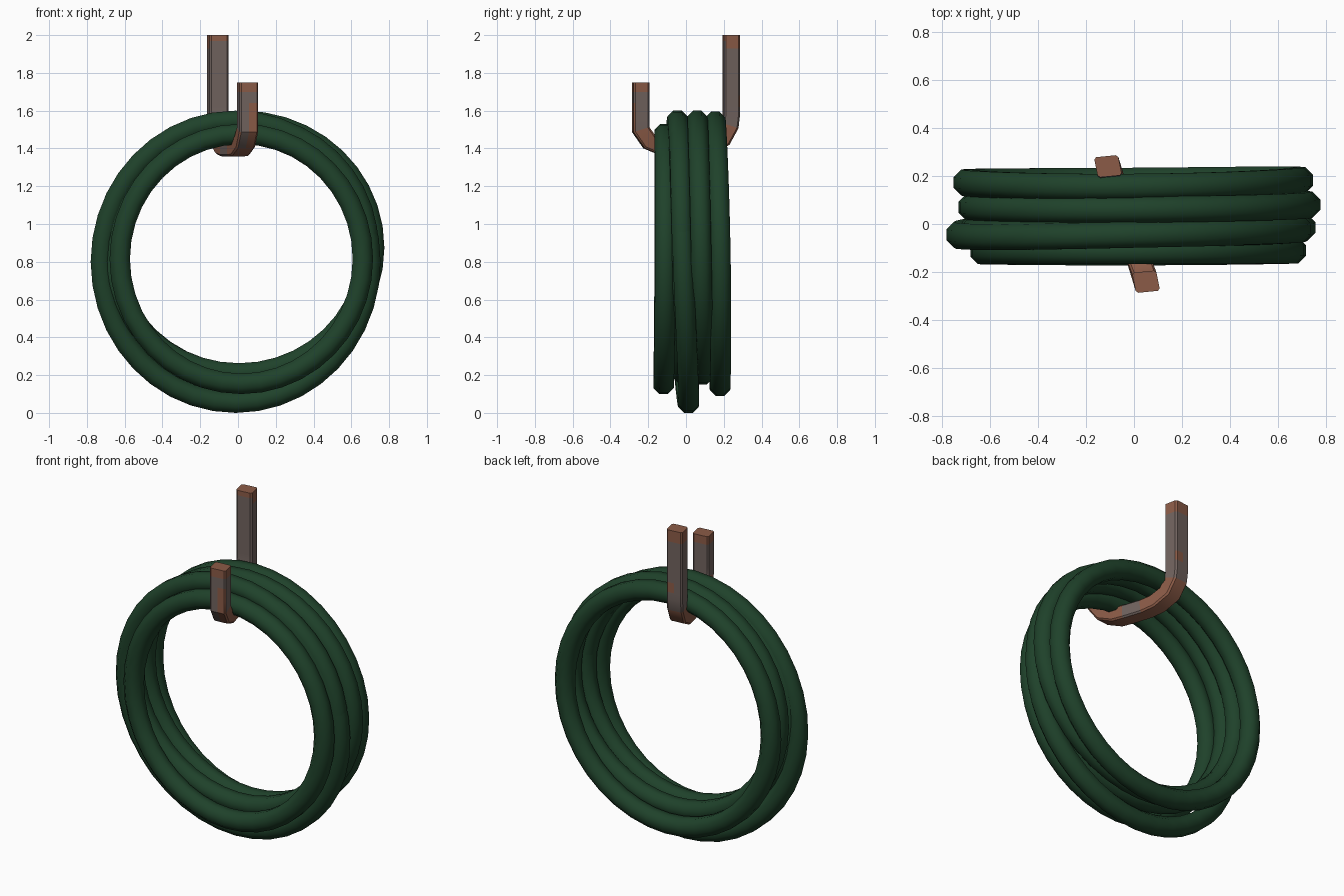
import bpy, bmesh, math
from mathutils import Vector

if "Cube" in bpy.data.objects:
    bpy.data.objects.remove(bpy.data.objects["Cube"])


def material(name, rgb):
    m = bpy.data.materials.new(name)
    m.diffuse_color = (*rgb, 1)
    m.use_nodes = True
    m.node_tree.nodes["Principled BSDF"].inputs["Base Color"].default_value = m.diffuse_color
    return m


GREEN = material("hose green", (0.0135, 0.054, 0.0235))
STEEL = material("worn steel", (0.165, 0.125, 0.113))
RUST = material("rust brown", (0.26, 0.105, 0.063))


def sweep(name, rings, mats, closed=False, angle=60):
    """Skin a list of point rings into one tube."""
    bm = bmesh.new()
    vs = [[bm.verts.new(p) for p in r] for r in rings]
    n, k = len(vs), len(vs[0])
    for i in range(n if closed else n - 1):
        a, b = vs[i], vs[(i + 1) % n]
        for j in range(k):
            bm.faces.new((a[j], a[(j + 1) % k], b[(j + 1) % k], b[j]))
    if not closed:
        bm.faces.new(vs[0])
        bm.faces.new(vs[-1])
    bmesh.ops.recalc_face_normals(bm, faces=bm.faces)
    me = bpy.data.meshes.new(name)
    bm.to_mesh(me)
    bm.free()
    ob = bpy.data.objects.new(name, me)
    bpy.context.collection.objects.link(ob)
    for m in mats:
        me.materials.append(m)
    bpy.ops.object.select_all(action='DESELECT')
    ob.select_set(True)
    bpy.context.view_layer.objects.active = ob
    bpy.ops.object.shade_smooth_by_angle(angle=math.radians(angle))
    return ob


# Hose loops: slightly oval rings that lean a little in depth
TUBE, SEGS, SIDES = 0.054, 40, 8


def hose_loop(name, x0, x1, z0, z1, top, left, bottom, right):
    cx, cz = (x0 + x1) / 2, (z0 + z1) / 2
    rx, rz = (x1 - x0) / 2 - TUBE, (z1 - z0) / 2 - TUBE
    mean = (top + left + bottom + right) / 4
    wave = (right + left - top - bottom) / 4
    r = TUBE / math.cos(math.pi / SIDES)
    rings = []
    for i in range(SEGS):
        t = math.tau * i / SEGS
        c, s = math.cos(t), math.sin(t)
        y = mean + (right - left) / 2 * c + (top - bottom) / 2 * s + wave * math.cos(2 * t)
        ring = []
        for j in range(SIDES):
            p = math.tau * (j + 0.5) / SIDES
            out = r * math.cos(p)
            ring.append((cx + (rx + out) * c, y + r * math.sin(p), cz + (rz + out) * s))
        rings.append(ring)
    sweep(name, rings, [GREEN], closed=True)


#          name                x0     x1    z0    z1    depth at top, left, bottom, right
hose_loop("hose_loop_front", -0.68, 0.715, 0.10, 1.53, -.113, -.113, -.118, -.110)
hose_loop("hose_loop_second", -0.78, 0.755, 0.00, 1.60, -.045, -.045, .013, -.015)
hose_loop("hose_loop_inner", -0.735, 0.745, 0.155, 1.59, -.040, -.035, -.015, -.020)
hose_loop("hose_loop_third", -0.73, 0.775, 0.15, 1.60, .060, .070, .088, .080)
hose_loop("hose_loop_back", -0.75, 0.745, 0.09, 1.595, .155, .172, .180, .182)

# Hook: chamfered bar swept along a J path given as (y, z)
path = [(.24, 2.0), (.24, 1.97), (.24, 1.93), (.24, 1.87), (.24, 1.68), (.24, 1.62), (.24, 1.58),
        (.233, 1.52), (.195, 1.45), (.12, 1.41), (.05, 1.40), (-.06, 1.40), (-.12, 1.403),
        (-.195, 1.435), (-.24, 1.50), (-.24, 1.56), (-.24, 1.64), (-.24, 1.70), (-.24, 1.75)]
W, D, C = 0.050, 0.042, 0.009
profile = [(-W + C, -D), (0, -D), (W - C, -D), (W, -D + C), (W, D - C),
           (W - C, D), (0, D), (-W + C, D), (-W, D - C), (-W, -D + C)]
rings = []
for i, (y, z) in enumerate(path):
    here = Vector((y, z))
    a = (here - Vector(path[i - 1])).normalized() if i else Vector((0, -1))
    b = (Vector(path[i + 1]) - here).normalized() if i < len(path) - 1 else Vector((0, 1))
    t = (a + b).normalized()
    k = 1 / max(0.6, t.dot(a))
    ny, nz = -t.y * k, t.x * k
    rings.append([(-0.029 - 0.33 * y + u - 0.2 * ny * v, y + 0.1 * u + ny * v, z + nz * v)
                  for u, v in profile])
hook = sweep("wall_hook", rings, [STEEL, RUST], angle=35)

# Rust gathers on the tips, along the bend and down one half of the front arm
for f in hook.data.polygons:
    x, y, z = f.center
    side = abs(f.normal.x) > 0.6
    tip = z > 1.97 or (z > 1.93 and f.normal.y > -0.5) or (y < 0 and z > 1.7)
    bend = z < 1.5 and (abs(y) > 0.06 if side else not (y < -0.2 and x < 0.04))
    patch = y < 0 and 1.5 < z < 1.64 and f.normal.y < -0.5 and x > 0.05
    spot = y > 0.25 and 1.62 < z < 1.68 and x > -0.11
    f.material_index = int(tip or bend or patch or spot)
